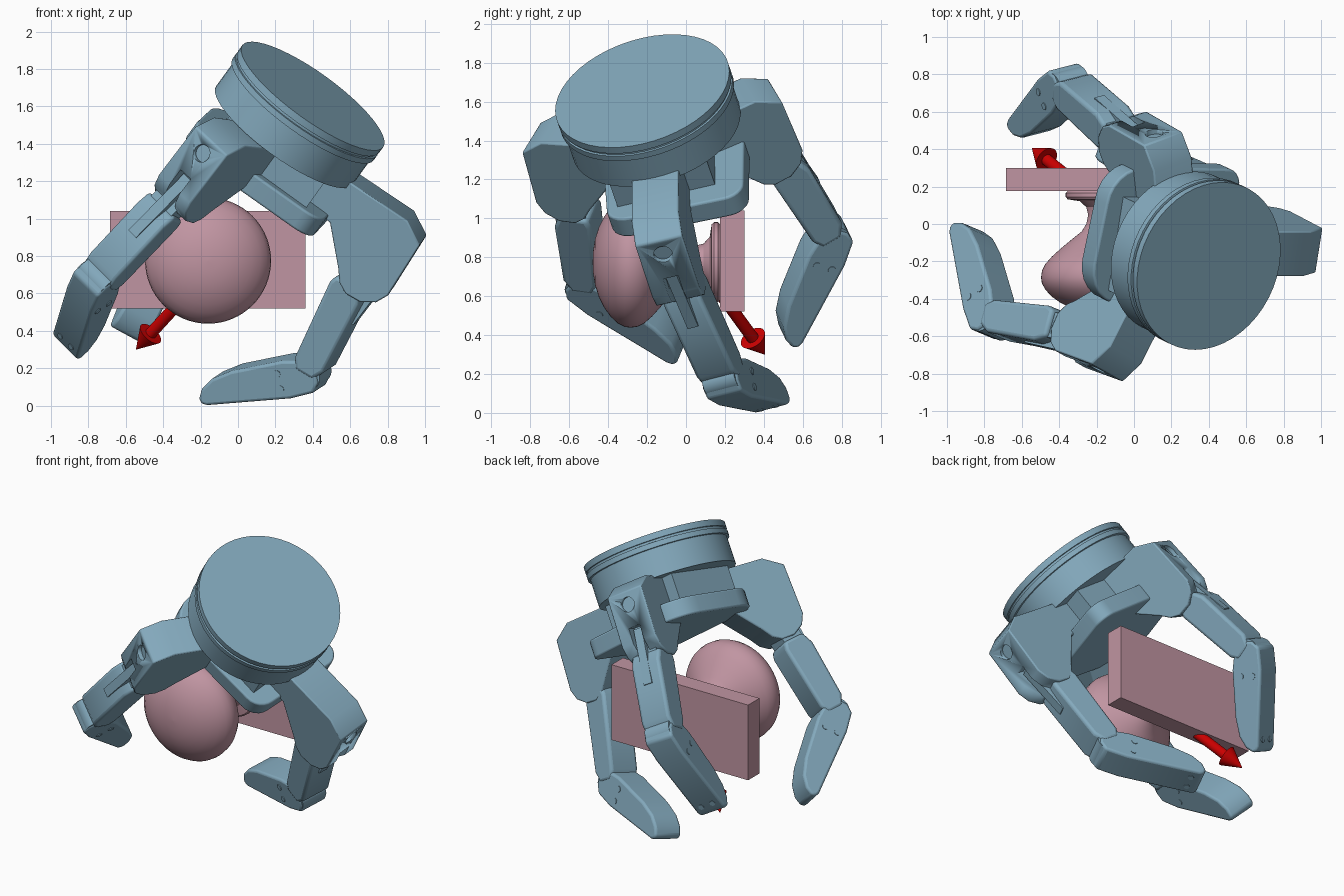
import bpy, bmesh, math
from mathutils import Vector as V

if "Cube" in bpy.data.objects:
    bpy.data.objects.remove(bpy.data.objects["Cube"])


def material(name, color):
    m = bpy.data.materials.new(name)
    m.diffuse_color = (*color, 1)
    m.use_nodes = True
    m.node_tree.nodes["Principled BSDF"].inputs["Base Color"].default_value = m.diffuse_color
    return m


BLUE = material("steel_blue", (0.23, 0.40, 0.51))
PINK = material("dusty_pink", (0.53, 0.30, 0.36))
RED = material("red", (0.6, 0.0, 0.0))


def finish(bm, name, mat, bevel=0.0):
    bmesh.ops.recalc_face_normals(bm, faces=bm.faces)
    me = bpy.data.meshes.new(name)
    bm.to_mesh(me)
    bm.free()
    ob = bpy.data.objects.new(name, me)
    bpy.context.collection.objects.link(ob)
    if mat:
        me.materials.append(mat)
    if bevel:
        b = ob.modifiers.new("bevel", 'BEVEL')
        b.width, b.segments, b.limit_method, b.angle_limit = bevel, 3, 'ANGLE', math.radians(40)
    bpy.ops.object.select_all(action='DESELECT')
    ob.select_set(True)
    bpy.context.view_layer.objects.active = ob
    bpy.ops.object.shade_smooth_by_angle(angle=math.radians(32))
    return ob


def prism(name, pts, o, u, v, w, width, mat=BLUE, bevel=0.0):
    """Outline pts in the (u, v) plane at o, extruded symmetrically along w."""
    bm = bmesh.new()
    f = bm.faces.new([bm.verts.new(o + u * a + v * b - w * width / 2) for a, b in pts])
    ext = bmesh.ops.extrude_face_region(bm, geom=[f])
    bmesh.ops.translate(bm, verts=[g for g in ext["geom"] if isinstance(g, bmesh.types.BMVert)], vec=w * width)
    return finish(bm, name, mat, bevel)


def lathe(name, profile, o, axis, mat, n=48):
    """Revolve (radius, height) profile around axis through o."""
    axis = axis.normalized()
    a = axis.orthogonal().normalized()
    b = axis.cross(a)
    bm = bmesh.new()
    rings = []
    for r, h in profile:
        rings.append([bm.verts.new(o + axis * h + r * (a * math.cos(i * math.tau / n) + b * math.sin(i * math.tau / n)))
                      for i in range(n)])
    for p, q in zip(rings, rings[1:]):
        for i in range(n):
            bm.faces.new((p[i], p[(i + 1) % n], q[(i + 1) % n], q[i]))
    bm.faces.new(rings[0])
    bm.faces.new(rings[-1])
    return finish(bm, name, mat)


def cut(ob, tool):
    tool.hide_render = True
    tool.hide_viewport = True
    m = ob.modifiers.new("cut", 'BOOLEAN')
    m.operation, m.object, m.solver = 'DIFFERENCE', tool, 'EXACT'


# Hand frame: N points out of the wrist disc, TOP is the disc centre
N = V((0.565, -0.27, 0.78)).normalized()
TOP = V((0.40, -0.225, 1.655))


def radial(x, y, z):
    d = V((x, y, z))
    return (d - N * d.dot(N)).normalized()


# Wrist disc with two grooves
lathe("wrist_disc", [(0.465, 0), (0.465, -0.04), (0.455, -0.042), (0.455, -0.055), (0.465, -0.057),
                     (0.465, -0.09), (0.45, -0.092), (0.45, -0.27)], TOP, N, BLUE)

# Palm block and rounded palm plate
RB = radial(0.811, 0.006, -0.585)
TB = N.cross(RB)
prism("palm_block", [(-0.3, -0.26), (0.32, -0.26), (0.32, 0.26), (-0.3, 0.26)],
      TOP - N * 0.36, RB, TB, N, 0.24)
plate = []
for cx, cy, a0, rad in ((0.36, 0.31, 0, 0.1), (-0.2, 0.22, 90, 0.2), (-0.2, -0.12, 180, 0.22), (0.32, -0.2, 270, 0.12)):
    for k in range(7):
        t = math.radians(a0 + k * 15)
        plate.append((cx + rad * math.cos(t), cy + rad * math.sin(t)))
prism("palm_plate", plate, TOP - N * 0.51, RB, TB, N, 0.12, bevel=0.012)

HOUSING = [(0.25, -0.24), (0.80, -0.22), (0.93, -0.29), (0.95, -0.62), (0.92, -0.69), (0.85, -0.74),
           (0.76, -0.75), (0.70, -0.72), (0.65, -0.66), (0.47, -0.48), (0.25, -0.48)]
TIP = [(-0.08, 0.04), (-0.04, 0.09), (0.1, 0.1), (0.58, 0.062), (0.61, 0.05), (0.62, 0.02), (0.59, -0.03),
       (0.52, -0.075), (0.4, -0.1), (0.1, -0.11), (-0.03, -0.09), (-0.08, -0.03)]


def finger(name, r, dr, dn, p2, p3, tip):
    p2, p3, tip = V(p2), V(p3), V(tip)
    t = N.cross(r)
    o = TOP + r * dr + N * dn
    # knuckle housing with screw hole and tendon slot
    h = prism(name + "_knuckle", HOUSING, o, r, N, t, 0.25)
    b = h.modifiers.new("bevel", 'BEVEL')
    b.width, b.segments, b.limit_method, b.angle_limit = 0.008, 2, 'ANGLE', math.radians(40)
    h.modifiers.move(len(h.modifiers) - 1, 0)
    slot = prism(name + "_slot_cutter", [(0.87, -0.52), (1.1, -0.52), (1.1, -0.9), (0.87, -0.9)],
                 o, r, N, t, 0.08, None)
    hole = lathe(name + "_hole_cutter", [(0.048, -0.03), (0.048, 0.1)], o + r * 0.94 + N * -0.375, r, None, 24)
    cut(h, slot)
    cut(h, hole)
    # middle link
    u = (p3 - p2).normalized()
    w = (p3 - p2).cross(tip - p3).normalized()
    v = u.cross(w)
    L = (p3 - p2).length
    prism(name + "_link", [(-0.02, -0.08), (0.03, -0.1), (L - 0.08, -0.09), (L - 0.02, -0.06), (L - 0.02, 0.05),
                           (L - 0.09, 0.09), (0.06, 0.1), (-0.02, 0.07)], p2, u, v, w, 0.21, bevel=0.02)
    prism(name + "_joint", [(-0.14, -0.07), (0.08, -0.07), (0.08, 0.07), (-0.14, 0.07)], p2, u, v, w, 0.16)
    # tendon strip bridging slot and link
    a, c = o + r * 0.88 + N * -0.54, p2 + u * 0.2 + v * 0.08
    su = (c - a).normalized()
    prism(name + "_tendon", [(0, -0.025), (0, 0.025), ((c - a).length, 0.025), ((c - a).length, -0.025)],
          a, su, su.cross(w).normalized(), w, 0.06)
    # fingertip with hinge knuckle and pins
    u = (tip - p3).normalized()
    v = u.cross(w)
    prism(name + "_tip", TIP, p3, u, v, w, 0.2, bevel=0.035)
    lathe(name + "_hinge", [(0.075, -0.09), (0.075, 0.09)], p3 - u * 0.02, w, BLUE, 24)
    for q in (0.04, -0.045):
        lathe(name + "_pin", [(0.02, -0.104), (0.02, 0.104)], p3 + u * 0.14 + v * q, w, BLUE, 16)
        lathe(name + "_end_screw", [(0.018, 0), (0.018, 0.012)],
              p3 + u * 0.54 + v * 0.058 + w * q, v, BLUE, 16)


finger("left_finger", radial(-0.442, -0.894, 0.069), -0.18, -0.05,
       (-0.40, -0.56, 1.05), (-0.76, -0.51, 0.67), (-0.89, -0.01, 0.33))
finger("right_finger", RB, 0, 0, (0.62, -0.02, 0.66), (0.38, 0.20, 0.17), (-0.22, 0.46, 0.07))
finger("back_finger", radial(-0.125, 0.927, 0.35), -0.28, -0.03,
       (-0.09, 0.50, 1.29), (-0.36, 0.745, 0.91), (-0.585, 0.51, 0.385))

# Door knob with neck and rose
Y = V((0, 1, 0))
lathe("door_knob", [(0.001, -0.48), (0.06, -0.477), (0.12, -0.467), (0.18, -0.448), (0.235, -0.42), (0.28, -0.388),
                    (0.315, -0.35), (0.333, -0.315), (0.337, -0.285), (0.332, -0.25), (0.315, -0.215),
                    (0.28, -0.175), (0.23, -0.13), (0.17, -0.08), (0.12, -0.04), (0.095, 0.0), (0.085, 0.05),
                    (0.095, 0.09), (0.13, 0.122), (0.195, 0.132), (0.205, 0.145), (0.205, 0.165), (0.195, 0.176)],
      V((-0.16, 0, 0.775)), Y, PINK, 64)

# Door panel
prism("door_panel", [(-0.685, 0.52), (0.36, 0.52), (0.36, 1.04), (-0.685, 1.04)],
      V((0, 0.238, 0)), V((1, 0, 0)), V((0, 0, 1)), Y, 0.124, PINK)

# Direction arrow
start, end = V((-0.16, 0.1, 0.72)), V((-0.545, 0.405, 0.30))
L = (end - start).length
lathe("arrow", [(0.032, 0), (0.032, L - 0.13), (0.07, L - 0.13), (0.001, L)], start, end - start, RED, 32)
